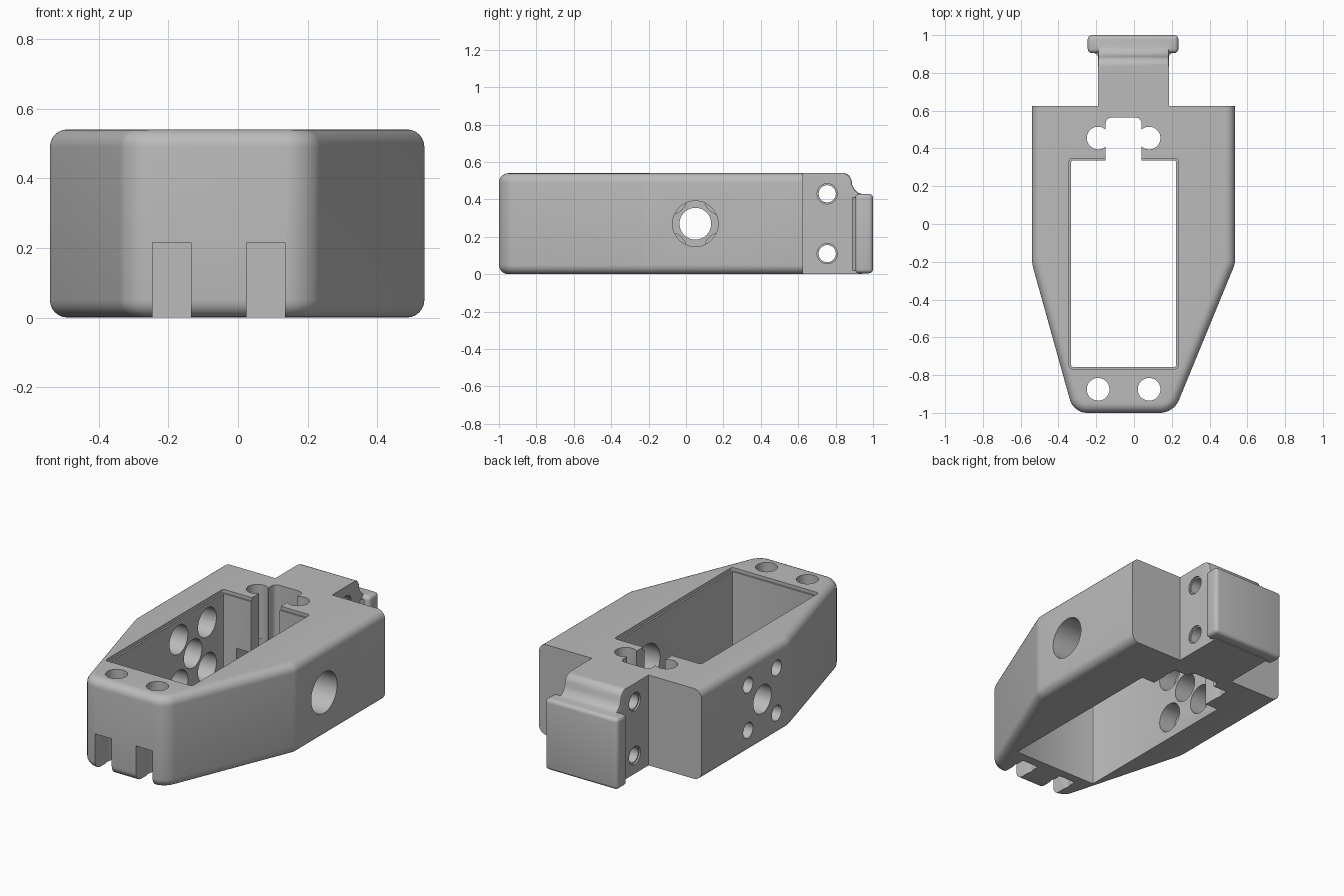
import bpy, bmesh, math
from mathutils import Matrix, Vector

if "Cube" in bpy.data.objects:
    bpy.data.objects.remove(bpy.data.objects["Cube"])

grey = bpy.data.materials.new("light_grey")
grey.use_nodes = True
COLOR = (0.5, 0.5, 0.5, 1)
grey.diffuse_color = COLOR
grey.node_tree.nodes["Principled BSDF"].inputs["Base Color"].default_value = COLOR


def finish(name, bm):
    bmesh.ops.recalc_face_normals(bm, faces=bm.faces)
    me = bpy.data.meshes.new(name)
    bm.to_mesh(me)
    bm.free()
    me.materials.append(grey)
    ob = bpy.data.objects.new(name, me)
    bpy.context.collection.objects.link(ob)
    return ob


def prism(points, direction):
    """Extrude a closed outline of 3D points."""
    bm = bmesh.new()
    face = bm.faces.new([bm.verts.new(p) for p in points])
    new = bmesh.ops.extrude_face_region(bm, geom=[face])["geom"]
    moved = [v for v in new if isinstance(v, bmesh.types.BMVert)]
    bmesh.ops.translate(bm, verts=moved, vec=direction)
    bmesh.ops.recalc_face_normals(bm, faces=bm.faces)
    return bm


def bevel(bm, edges, offset, segments):
    bmesh.ops.bevel(bm, geom=edges, offset=offset, segments=segments,
                    profile=0.5, affect='EDGES', clamp_overlap=True)


def is_upright(e):
    a, b = e.verts
    return abs(a.co.z - b.co.z) > 0.1


def box(x0, x1, y0, y1, z0, z1):
    pts = [(x0, y0, z0), (x1, y0, z0), (x1, y1, z0), (x0, y1, z0)]
    return prism(pts, (0, 0, z1 - z0))


def rod(center, radius, length, axis, sides=40):
    bm = bmesh.new()
    turn = Matrix.Rotation(math.pi / 2, 4, 'Y') if axis == 'X' else Matrix()
    bmesh.ops.create_cone(bm, cap_ends=True, segments=sides, radius1=radius,
                          radius2=radius, depth=length,
                          matrix=Matrix.Translation(center) @ turn)
    return bm


def combine(target, bm, operation='DIFFERENCE'):
    tool = finish("cutter", bm)
    tool.hide_render = True
    mod = target.modifiers.new("cut", 'BOOLEAN')
    mod.operation, mod.object, mod.solver = operation, tool, 'EXACT'
    bpy.context.view_layer.objects.active = target
    bpy.ops.object.modifier_apply(modifier=mod.name)
    bpy.data.objects.remove(tool)


# Tapered main body with rounded rims; the back edges stay sharp
H, BACK = 0.54, 0.625
outline = [(-0.54, BACK), (-0.54, -0.21), (-0.32, -1), (0.21, -1), (0.535, -0.21), (0.535, BACK)]
bm = prism([(x, y, 0) for x, y in outline], (0, 0, H))
bevel(bm, [e for e in bm.edges if is_upright(e) and e.verts[0].co.y < -0.9], 0.07, 8)
bevel(bm, [e for e in bm.edges if is_upright(e) and -0.3 < e.verts[0].co.y < 0], 0.02, 4)
bevel(bm, [e for e in bm.edges if not is_upright(e)
           and min(v.co.y for v in e.verts) < BACK - 0.01], 0.05, 6)
body = finish("housing_body", bm)

# Neck with a rounded shoulder that sweeps into the end plate
side = [(0.5, 0), (0.94, 0), (0.94, 0.43), (0.92, 0.435), (0.9, 0.455), (0.888, 0.48),
        (0.885, 0.505), (0.872, 0.528), (0.85, H), (0.5, H)]
bm = prism([(-0.19, y, z) for y, z in side], (0.375, 0, 0))
bevel(bm, [e for e in bm.edges if abs(e.verts[0].co.x - e.verts[1].co.x) < 0.01
           and min(v.co.z for v in e.verts) > 0.42
           and max(v.co.y for v in e.verts) > 0.84
           and min(v.co.y for v in e.verts) > 0.6], 0.01, 2)
combine(body, bm, 'UNION')

# End plate and the small flare behind it
bm = box(-0.245, 0.235, 0.905, 1, 0.005, 0.43)
bevel(bm, bm.edges[:], 0.022, 4)
combine(body, bm, 'UNION')
flare = [(-0.185, 0.885), (0.18, 0.885), (0.215, 0.92), (-0.225, 0.92)]
combine(body, prism([(x, y, 0.02) for x, y in flare], (0, 0, 0.39)), 'UNION')

# Main window with a shallow rim step, and the rounded notch behind it
bm = box(-0.333, 0.223, -0.757, 0.337, -0.1, 0.7)
bevel(bm, [e for e in bm.edges if is_upright(e)], 0.01, 2)
combine(body, bm)
bm = box(-0.343, 0.233, -0.767, 0.347, H - 0.02, 0.7)
bevel(bm, [e for e in bm.edges if is_upright(e)], 0.015, 3)
combine(body, bm)
bm = box(-0.15, 0.04, 0.25, 0.563, -0.1, 0.7)
bevel(bm, [e for e in bm.edges if is_upright(e) and e.verts[0].co.y > 0.5], 0.03, 5)
combine(body, bm)

# Vertical bolt holes with square nut slots underneath
for x in (-0.19, 0.08):
    for y, y0, y1 in ((-0.875, -1.1, -0.812), (0.455, 0.3, 0.52)):
        combine(body, rod((x, y, 0.3), 0.06, 1, 'Z'))
        combine(body, box(x - 0.055, x + 0.055, y0, y1, -0.1, 0.215))

# Side bores: wide on one wall, narrow with four counterbored holes on the other
Y, Z = 0.05, 0.27
combine(body, rod((0.4, Y, Z), 0.122, 0.6, 'X', 48))
combine(body, rod((-0.4, Y, Z), 0.085, 0.6, 'X'))
for dy in (-0.135, 0.135):
    for dz in (-0.135, 0.135):
        combine(body, rod((-0.45, Y + dy, Z + dz), 0.046, 0.3, 'X', 32))
        combine(body, rod((-0.36, Y + dy, Z + dz), 0.087, 0.16, 'X', 32))

# Cross holes through the neck
for z in (0.11, 0.43):
    combine(body, rod((0, 0.755, z), 0.046, 1, 'X', 32))
    for x in (-0.19, 0.185):
        combine(body, rod((x, 0.755, z), 0.054, 0.02, 'X', 32))

bpy.ops.object.select_all(action='DESELECT')
body.select_set(True)
bpy.context.view_layer.objects.active = body
bpy.ops.object.shade_smooth_by_angle(angle=math.radians(30))
